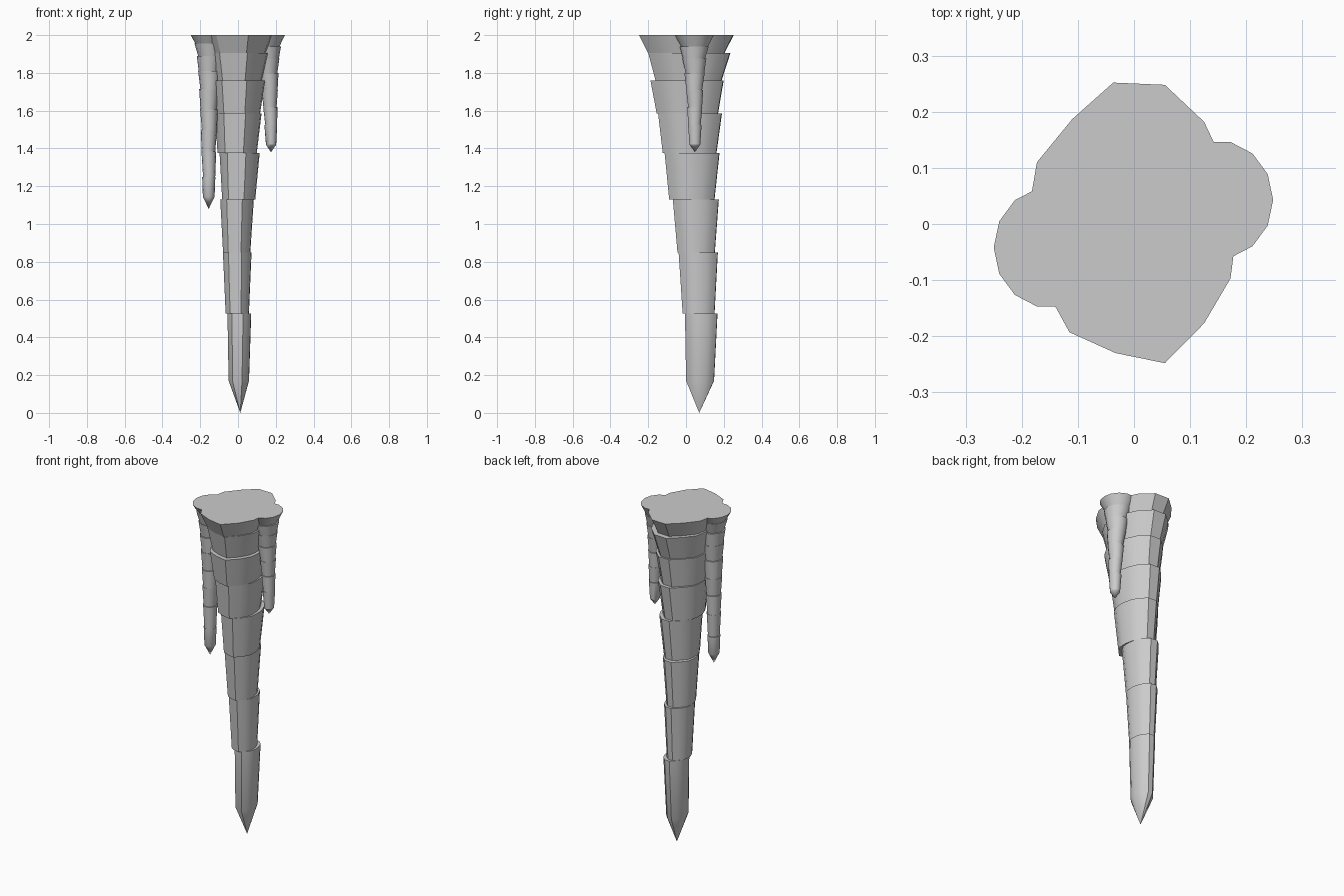
import bpy, bmesh, math

if "Cube" in bpy.data.objects:
    bpy.data.objects.remove(bpy.data.objects["Cube"])

stone = bpy.data.materials.new("grey stone")
stone.diffuse_color = (0.6, 0.6, 0.6, 1)
stone.use_nodes = True
stone.node_tree.nodes["Principled BSDF"].inputs["Base Color"].default_value = stone.diffuse_color


def spike(name, section, tip, rings):
    """Skin a section through rings (z, cx, cy, scale), closed by a point below and a flat cap above."""
    bm = bmesh.new()
    loops = [[bm.verts.new((cx + x * s, cy + y * s, z)) for x, y in section]
             for z, cx, cy, s in rings]
    point = bm.verts.new(tip)
    n = len(section)
    for i in range(n):
        j = (i + 1) % n
        bm.faces.new((point, loops[0][j], loops[0][i]))
        for a, b in zip(loops, loops[1:]):
            bm.faces.new((a[i], a[j], b[j], b[i]))
    bm.faces.new(loops[-1])
    bmesh.ops.recalc_face_normals(bm, faces=bm.faces)
    mesh = bpy.data.meshes.new(name)
    bm.to_mesh(mesh)
    bm.free()
    mesh.materials.append(stone)
    obj = bpy.data.objects.new(name, mesh)
    bpy.context.collection.objects.link(obj)
    bpy.ops.object.select_all(action='DESELECT')
    obj.select_set(True)
    bpy.context.view_layer.objects.active = obj
    bpy.ops.object.shade_smooth_by_angle(angle=math.radians(30))
    return obj


# Irregular sixteen-sided outline of the main stalactite
main_outline = [(0.178, 0.03), (0.16, 0.108), (0.125, 0.182), (0.055, 0.248),
                (-0.037, 0.252), (-0.11, 0.187), (-0.173, 0.11), (-0.185, 0.04),
                (-0.185, -0.04), (-0.155, -0.12), (-0.115, -0.193), (-0.033, -0.23),
                (0.055, -0.248), (0.125, -0.177), (0.172, -0.097), (0.18, -0.035)]

# Stacked tapering tiers; doubled heights make the shifted ledges
spike("main_stalactite", main_outline, (0.012, 0.07, 0), [
    (0.17, 0.005, 0.074, 0.296),
    (0.527, 0.008, 0.08, 0.345), (0.527, -0.003, 0.066, 0.338),
    (0.848, -0.003, 0.064, 0.415), (0.848, -0.006, 0.053, 0.395),
    (1.13, -0.004, 0.051, 0.487), (1.13, 0.005, 0.03, 0.48),
    (1.377, 0.01, 0.031, 0.582), (1.377, -0.003, 0.018, 0.57),
    (1.585, 0.003, 0.02, 0.676), (1.585, 0.0, 0.006, 0.65),
    (1.76, 0.004, 0.004, 0.775), (1.76, -0.001, 0.012, 0.70),
    (1.905, 0.002, 0.016, 0.87), (1.905, 0.0, 0.0, 0.81),
    (2.0, 0.0, 0.0, 1.0)])


def side_spike(name, tip, top, shoulder, tiers):
    """Small round spike: tiers are (z, radius), each with a little shifted ledge."""
    section = [(math.cos(a), math.sin(a) * 1.08)
               for a in (math.tau * k / 14 for k in range(14))]
    rings = [(shoulder[0], tip[0], tip[1], shoulder[1])]
    for k, (z, r) in enumerate(tiers):
        t = ((z - tip[2]) / (2 - tip[2])) ** 2
        cx = tip[0] + (top[0] - tip[0]) * t
        cy = tip[1] + (top[1] - tip[1]) * t
        rings.append((z, cx, cy, r))
        if z < 2:
            d = 0.002 * (-1) ** k
            rings.append((z, cx + d, cy - d, r * 0.92))
    return spike(name, section, tip, rings)


# Long spike on the left, short spike on the right
side_spike("left_stalactite", (-0.155, -0.045, 1.08), (-0.15, -0.042), (1.145, 0.031),
           [(1.25, 0.035), (1.385, 0.039), (1.5, 0.043), (1.605, 0.047),
            (1.715, 0.053), (1.81, 0.059), (1.89, 0.067), (1.955, 0.08), (2.0, 0.1)])
side_spike("right_stalactite", (0.175, 0.047, 1.38), (0.15, 0.043), (1.42, 0.027),
           [(1.525, 0.034), (1.62, 0.038), (1.71, 0.043), (1.8, 0.051),
            (1.875, 0.06), (1.94, 0.073), (2.0, 0.098)])
